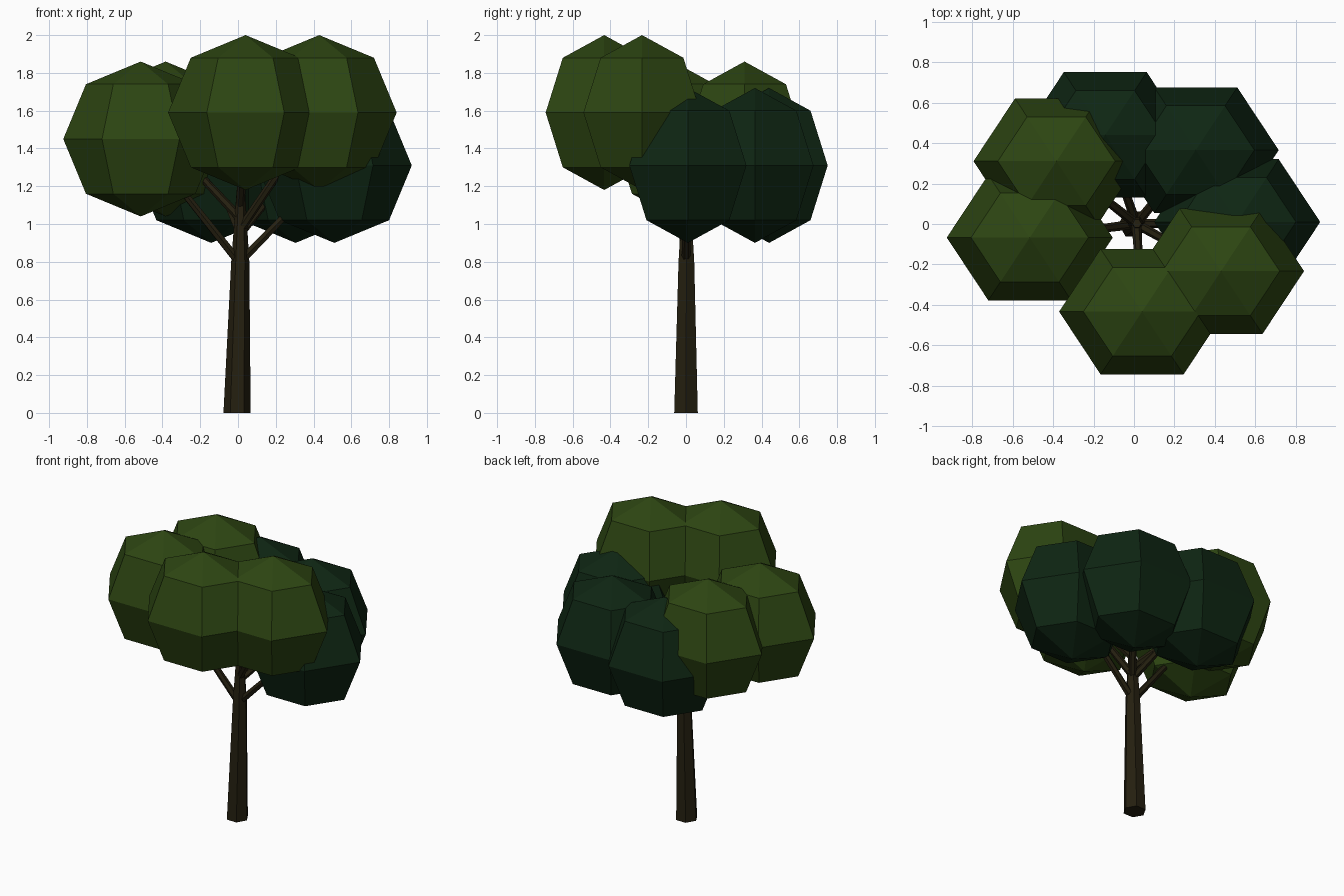
import bpy, bmesh, math
from mathutils import Vector

if "Cube" in bpy.data.objects:
    bpy.data.objects.remove(bpy.data.objects["Cube"])


def material(name, rgb):
    m = bpy.data.materials.new(name)
    m.diffuse_color = (*rgb, 1)
    m.use_nodes = True
    m.node_tree.nodes["Principled BSDF"].inputs["Base Color"].default_value = m.diffuse_color
    return m


LIGHT = material("light leaf green", (0.026, 0.060, 0.006))
DARK = material("dark leaf green", (0.0045, 0.019, 0.0065))
BARK = material("bark brown", (0.018, 0.014, 0.005))


def make_object(name, bm, mat):
    bmesh.ops.recalc_face_normals(bm, faces=bm.faces)
    me = bpy.data.meshes.new(name)
    bm.to_mesh(me)
    bm.free()
    me.materials.append(mat)
    ob = bpy.data.objects.new(name, me)
    bpy.context.collection.objects.link(ob)
    return ob


def bridge(bm, a, b):
    for i in range(6):
        j = (i + 1) % 6
        bm.faces.new((a[i], a[j], b[j], b[i]))


def limb(name, points, radii, sides_dir=None):
    """Six-sided tapered tube through the points."""
    bm = bmesh.new()
    pts = [Vector(p) for p in points]
    d = sides_dir or (pts[-1] - pts[0])
    q = Vector(d).to_track_quat('Z', 'Y')
    rings = []
    for p, r in zip(pts, radii):
        rings.append([bm.verts.new(p + q @ Vector((r * math.cos(k * math.pi / 3),
                                                   r * math.sin(k * math.pi / 3), 0)))
                      for k in range(6)])
    for a, b in zip(rings, rings[1:]):
        bridge(bm, a, b)
    bm.faces.new(rings[0])
    bm.faces.new(rings[-1])
    return make_object(name, bm, BARK)


def leaf_clump(name, centre, mat, size=(0.41, 0.358, 0.41)):
    """Six-segment, four-ring ellipsoid with corners on the x axis."""
    bm = bmesh.new()
    c = Vector(centre)

    def vert(lat, k):
        a = k * math.pi / 3
        u = (math.cos(lat) * math.cos(a), math.cos(lat) * math.sin(a), math.sin(lat))
        return bm.verts.new(c + Vector(s * t for s, t in zip(size, u)))

    rings = [[vert(lat, k) for k in range(6)] for lat in (-math.pi / 4, 0, math.pi / 4)]
    for a, b in zip(rings, rings[1:]):
        bridge(bm, a, b)
    for ring, lat in ((rings[0], -math.pi / 2), (rings[-1], math.pi / 2)):
        pole = vert(lat, 0)
        for i in range(6):
            bm.faces.new((ring[i], ring[(i + 1) % 6], pole))
    return make_object(name, bm, mat)


# Trunk: tapers and leans a touch to the right
limb("trunk", [(-0.005, 0, 0), (0.012, 0.002, 0.8), (0.015, 0.002, 1.18)],
     [0.072, 0.048, 0.022], (0, 0, 1))

# Leaf clumps: name, centre, colour, height where the branch leaves the trunk
clumps = [
    ("front", (0.04, -0.433, 1.59), LIGHT, 1.10),
    ("front_right", (0.43, -0.233, 1.59), LIGHT, 0.97),
    ("left", (-0.515, -0.067, 1.45), LIGHT, 0.79),
    ("back_left", (-0.383, 0.31, 1.45), LIGHT, 1.03),
    ("back", (-0.142, 0.44, 1.31), DARK, 0.95),
    ("back_right", (0.305, 0.365, 1.31), DARK, 0.95),
    ("right", (0.51, 0.01, 1.31), DARK, 0.80),
]
for name, centre, mat, z in clumps:
    leaf_clump(name + "_leaves", centre, mat)
    limb(name + "_branch", [(0.012, 0, z), centre], [0.024, 0.016])
